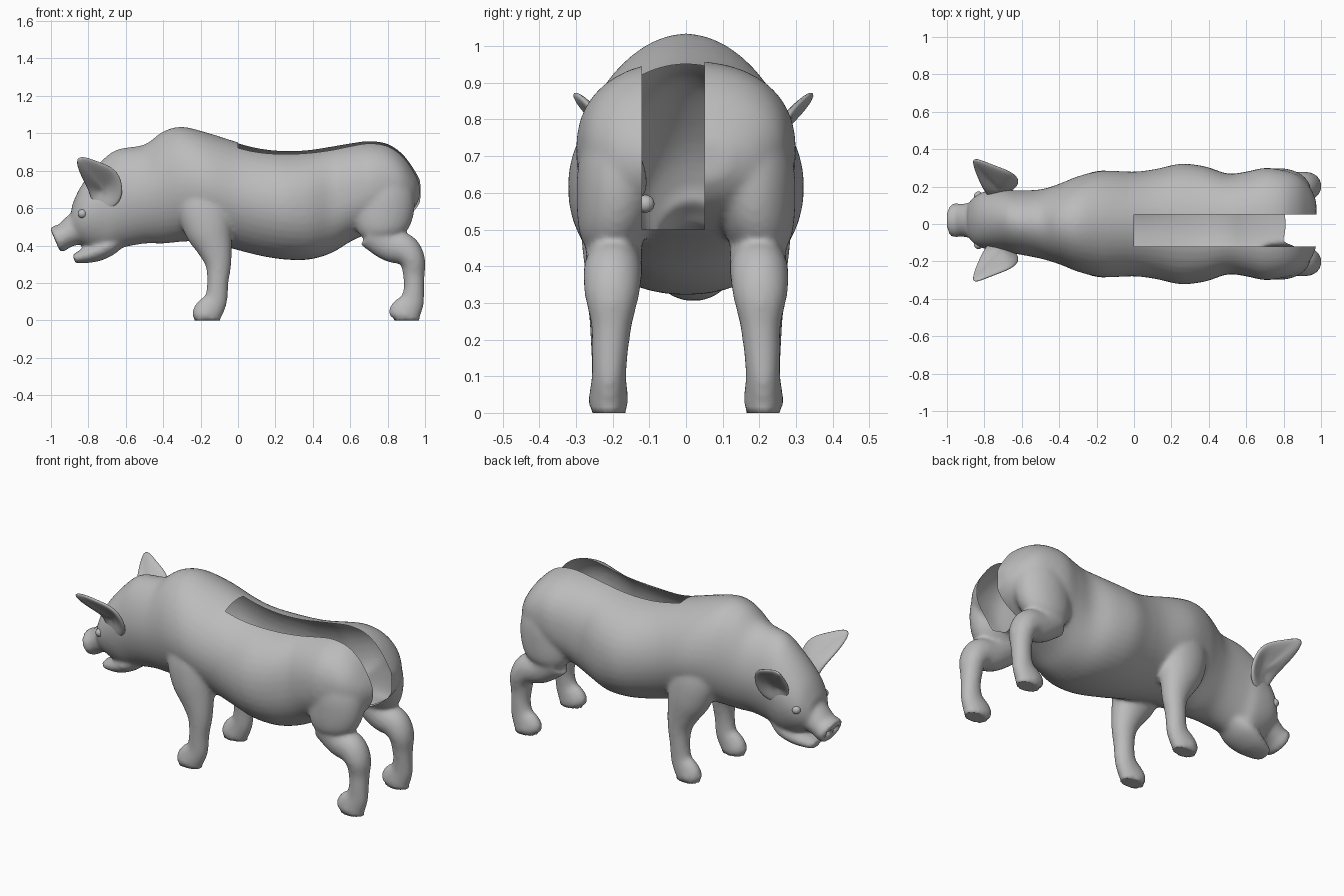
import bpy, bmesh, math
from mathutils import Vector

if "Cube" in bpy.data.objects:
    bpy.data.objects.remove(bpy.data.objects["Cube"])

clay = bpy.data.materials.new("warm_grey")
clay.use_nodes = True
clay.diffuse_color = (0.5, 0.5, 0.5, 1)
clay.node_tree.nodes["Principled BSDF"].inputs["Base Color"].default_value = (0.5, 0.5, 0.5, 1)
HEAD_Y = 0.02


def add_object(name, bm):
    mesh = bpy.data.meshes.new(name)
    bm.to_mesh(mesh)
    bm.free()
    mesh.materials.append(clay)
    for poly in mesh.polygons:
        poly.use_smooth = True
    obj = bpy.data.objects.new(name, mesh)
    bpy.context.scene.collection.objects.link(obj)
    return obj


def refine(rows, steps=4):
    """Smooth the rows with a Catmull-Rom spline."""
    out = []
    last = len(rows) - 1
    for i in range(last):
        a, b, c, d = (rows[max(i - 1, 0)], rows[i], rows[i + 1], rows[min(i + 2, last)])
        for k in range(steps):
            t = k / steps
            out.append([0.5 * (2 * q + (r - p) * t + (2 * p - 5 * q + 4 * r - s) * t * t
                               + (3 * q - p - 3 * r + s) * t ** 3)
                        for p, q, r, s in zip(a, b, c, d)])
    return out + [list(rows[-1])]


def loft(bm, rows, upright=False, sides=40):
    """Skin rings given as x, y, z, in-plane radius, sideways radius."""
    rows = refine(rows)
    rings = []
    for i, (x, y, z, r, w) in enumerate(rows):
        before, after = rows[max(i - 1, 0)], rows[min(i + 1, len(rows) - 1)]
        t = Vector((after[0] - before[0], 0, after[2] - before[2])).normalized()
        up = Vector((0, 0, 1)) if upright else Vector((-t.z, 0, t.x))
        # The torso is peaked over the shoulders and boxier at the rump
        power = 2.12 + 0.2 * math.tanh(4 * (x - .3)) if upright else 2.0
        ring = []
        for k in range(sides):
            a = math.tau * k / sides
            c, s = math.cos(a), math.sin(a)
            c = math.copysign(abs(c) ** (2 / power), c)
            s = math.copysign(abs(s) ** (2 / power), s)
            ring.append(bm.verts.new(Vector((x, y + w * c, z)) + up * r * s))
        rings.append(ring)
    faces = [bm.faces.new(rings[0]), bm.faces.new(rings[-1])]
    for lo, hi in zip(rings, rings[1:]):
        for k in range(sides):
            n = (k + 1) % sides
            faces.append(bm.faces.new((lo[k], lo[n], hi[n], hi[k])))
    bmesh.ops.recalc_face_normals(bm, faces=faces)


# Torso and head: x, y centre, top, bottom, half width
torso = [
    (-.89, HEAD_Y, .61, .43, .085), (-.85, HEAD_Y, .70, .41, .13),
    (-.79, HEAD_Y, .785, .38, .155), (-.7, HEAD_Y, .88, .355, .165),
    (-.63, .01, .918, .385, .17), (-.5, 0, .94, .41, .185),
    (-.4, 0, 1.01, .41, .215), (-.3, 0, 1.035, .42, .255),
    (-.17, 0, 1.005, .42, .285), (0, 0, .952, .375, .28),
    (.12, 0, .922, .345, .295), (.25, 0, .908, .325, .322),
    (.38, 0, .913, .325, .308), (.5, 0, .932, .36, .27),
    (.6, 0, .948, .42, .28), (.7, 0, .96, .465, .3),
    (.8, 0, .945, .495, .288), (.88, 0, .89, .535, .26),
    (.94, 0, .81, .58, .2), (.975, 0, .75, .63, .12)]
front_leg = [
    (-.18, .15, .8, .09, .07), (-.18, .175, .64, .145, .1),
    (-.16, .188, .5, .132, .098), (-.125, .198, .39, .096, .078),
    (-.105, .205, .3, .07, .062), (-.108, .21, .2, .057, .051),
    (-.118, .21, .11, .062, .047), (-.15, .212, .06, .076, .05),
    (-.178, .212, .024, .072, .054), (-.182, .212, .003, .05, .044)]
thigh = [
    (.74, .14, .84, .1, .1), (.775, .165, .7, .16, .125),
    (.775, .185, .58, .165, .113), (.76, .2, .48, .13, .088),
    (.76, .2, .42, .06, .05)]
hind_leg = [
    (.72, .195, .48, .1, .075), (.81, .197, .405, .09, .078),
    (.89, .2, .378, .084, .08), (.934, .202, .318, .068, .074),
    (.94, .203, .24, .058, .056), (.941, .207, .17, .055, .05),
    (.93, .21, .1, .066, .047), (.902, .211, .055, .083, .052),
    (.885, .211, .024, .085, .054), (.88, .211, .003, .06, .044)]
snout = [
    (-.78, HEAD_Y, .53, .10, .11), (-.87, HEAD_Y, .485, .085, .095),
    (-.925, HEAD_Y, .452, .068, .088), (-.95, HEAD_Y, .44, .073, .092),
    (-.978, HEAD_Y, .428, .072, .088)]
lower_jaw = [
    (-.62, HEAD_Y, .44, .04, .08), (-.69, HEAD_Y, .40, .055, .11),
    (-.76, HEAD_Y, .365, .052, .1), (-.83, HEAD_Y, .342, .038, .075),
    (-.878, HEAD_Y, .328, .024, .05)]

bm = bmesh.new()
loft(bm, [(x, y, (t + b) / 2, (t - b) / 2, w) for x, y, t, b, w in torso], upright=True)
loft(bm, snout)
loft(bm, lower_jaw)
for leg in (front_leg, thigh, hind_leg):
    for side in (1, -1):
        loft(bm, [(x, y * side, z, r, w) for x, y, z, r, w in leg])
body = add_object("body", bm)

# Fuse the overlapping volumes into one soft skin
remesh = body.modifiers.new("fuse", "REMESH")
remesh.mode = "VOXEL"
remesh.voxel_size = 0.011
soften = body.modifiers.new("soften", "SMOOTH")
soften.factor = 0.5
soften.iterations = 12
fused = body.evaluated_get(bpy.context.evaluated_depsgraph_get())
bm = bmesh.new()
bm.from_mesh(fused.to_mesh())
fused.to_mesh_clear()
body.modifiers.clear()

# Press in the nostrils and flatten the soles
for v in bm.verts:
    v.co.z = 0 if v.co.z < .012 else v.co.z
    for side in (1, -1):
        gap = (v.co - Vector((-.982, HEAD_Y + .036 * side, .428))).length
        if gap < .026:
            v.co += Vector((.04, 0, .018)) * (1 - (gap / .026) ** 2)

# Open the slot along the back and rump of the hollow body
for co, no in (((0, 0, 0), (1, 0, 0)), ((0, -.12, 0), (0, 1, 0)),
               ((0, .05, 0), (0, 1, 0)), ((0, 0, .5), (0, 0, 1))):
    bmesh.ops.bisect_plane(bm, geom=bm.verts[:] + bm.edges[:] + bm.faces[:],
                           plane_co=co, plane_no=no, dist=1e-5)
slot = []
for f in bm.faces:
    c = f.calc_center_median()
    f.smooth = True
    f.material_index = 0
    if c.x > 0 and -.12 < c.y < .05 and c.z > .5:
        slot.append(f)
bmesh.ops.delete(bm, geom=slot, context="FACES")
bm.to_mesh(body.data)
bm.free()

# Cupped ears, outlined from the tip round the back edge to the base
ear_rim = [(-.875, .335, .865), (-.835, .33, .885), (-.75, .295, .85), (-.65, .26, .815),
           (-.61, .22, .72), (-.625, .18, .625), (-.70, .145, .58), (-.775, .13, .60),
           (-.795, .14, .69), (-.845, .24, .775)]
for side, label in ((1, "left"), (-1, "right")):
    bm = bmesh.new()
    rim = [bm.verts.new((x, HEAD_Y + y * side, z)) for x, y, z in ear_rim]
    cup_centre = Vector((-.71, HEAD_Y + .16 * side, .70))
    inner = [bm.verts.new(v.co.lerp(cup_centre, .5)) for v in rim]
    middle = bm.verts.new(cup_centre)
    for k in range(len(rim)):
        n = (k + 1) % len(rim)
        bm.faces.new((rim[k], rim[n], inner[n], inner[k]))
        bm.faces.new((inner[k], inner[n], middle))
    bmesh.ops.recalc_face_normals(bm, faces=bm.faces)
    ear = add_object(label + "_ear", bm)
    thick = ear.modifiers.new("thickness", "SOLIDIFY")
    thick.thickness = 0.026
    thick.offset = 0
    rounded = ear.modifiers.new("round", "SUBSURF")
    rounded.levels = rounded.render_levels = 2

    # Eyeball set into the cheek
    bm = bmesh.new()
    bmesh.ops.create_uvsphere(bm, u_segments=20, v_segments=12, radius=.024)
    eye = add_object(label + "_eye", bm)
    eye.location = (-.832, HEAD_Y + .13 * side, .57)
